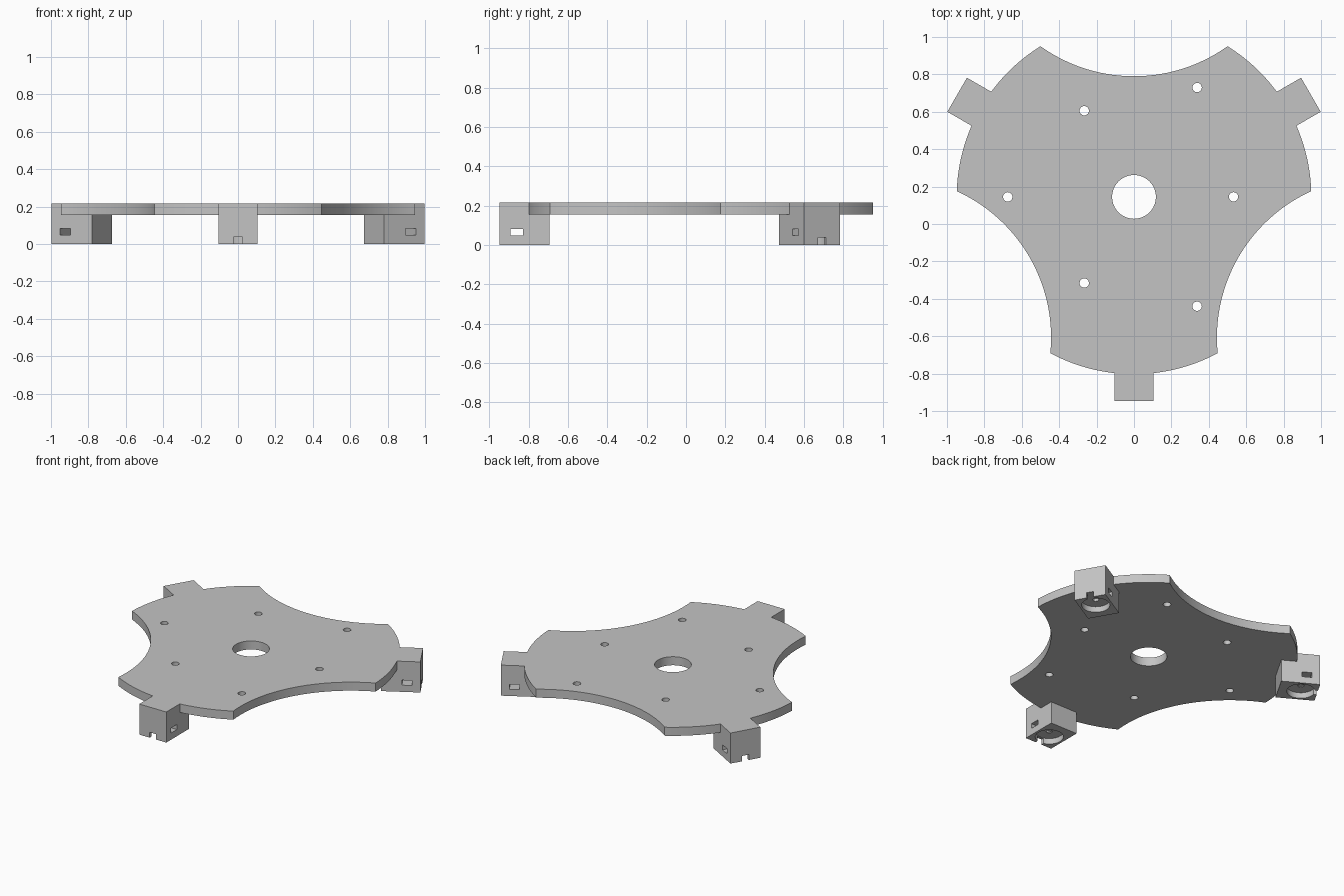
import bpy
import bmesh
import math
from mathutils import Matrix, Vector

default = bpy.data.objects.get("Cube")
if default:
    bpy.data.objects.remove(default, do_unlink=True)

CENTRE = Matrix.Translation((0, 0.145, 0))
PLATE_BOTTOM, TOP = 0.155, 0.215

grey = bpy.data.materials.new("plain grey")
grey.use_nodes = True
grey.diffuse_color = (0.55, 0.55, 0.55, 1)
grey.node_tree.nodes["Principled BSDF"].inputs["Base Color"].default_value = (0.55, 0.55, 0.55, 1)


def turn(degrees):
    """Placement rotated about the plate axis."""
    return CENTRE @ Matrix.Rotation(math.radians(degrees), 4, "Z")


def make(name, bm, matrix):
    bm.transform(matrix)
    mesh = bpy.data.meshes.new(name)
    bm.to_mesh(mesh)
    bm.free()
    mesh.materials.append(grey)
    obj = bpy.data.objects.new(name, mesh)
    bpy.context.collection.objects.link(obj)
    return obj


def cylinder(name, radius, z0, z1, matrix=CENTRE, x=0, y=0, sides=48):
    bm = bmesh.new()
    bmesh.ops.create_cone(bm, cap_ends=True, segments=sides, radius1=radius,
                          radius2=radius, depth=z1 - z0)
    return make(name, bm, matrix @ Matrix.Translation((x, y, (z0 + z1) / 2)))


def box(name, low, high, matrix):
    low, high = Vector(low), Vector(high)
    bm = bmesh.new()
    bmesh.ops.create_cube(bm, size=1)
    bm.transform(Matrix.Diagonal(high - low).to_4x4())
    return make(name, bm, matrix @ Matrix.Translation((low + high) / 2))


def combine(target, tool, operation):
    """Apply a boolean and discard the tool."""
    mod = target.modifiers.new(operation, "BOOLEAN")
    mod.operation, mod.solver, mod.object = operation, "EXACT", tool
    bpy.context.view_layer.objects.active = target
    bpy.ops.object.modifier_apply(modifier=mod.name)
    bpy.data.objects.remove(tool, do_unlink=True)


# Round plate with three scooped sides
plate = cylinder("three_armed_plate", 0.948, PLATE_BOTTOM, TOP, sides=180)
for angle in (0, 120, 240):
    scoop = cylinder("scoop", 0.86, 0.1, 0.3, turn(angle), y=1.505, sides=180)
    combine(plate, scoop, "DIFFERENCE")

# Centre opening and two alternating rings of bolt holes
combine(plate, cylinder("opening", 0.117, 0.1, 0.3, sides=64), "DIFFERENCE")
for i in range(6):
    radius = 0.675 if i % 2 else 0.532
    hole = cylinder("bolt_hole", 0.025, 0.1, 0.3, turn(60 * i), x=radius, sides=24)
    combine(plate, hole, "DIFFERENCE")

# Feet, each with a round recess below, an outer slot and a cross hole
for angle in (0, 120, 240):
    place = turn(angle)
    foot = box("foot", (-0.105, -1.092, 0), (0.105, -0.84, TOP), place)
    cuts = [
        cylinder("recess", 0.09, -0.05, 0.04, place, y=-0.985),
        cylinder("pin_hole", 0.02, 0.02, 0.06, place, y=-0.985, sides=24),
        box("slot", (-0.024, -1.2, -0.05), (0.024, -1.0, 0.038), place),
        box("cross_hole", (-0.2, -1.038, 0.047), (0.2, -0.974, 0.082), place),
    ]
    for cut in cuts:
        combine(foot, cut, "DIFFERENCE")
    combine(plate, foot, "UNION")

# Smooth the curved walls and keep the edges crisp
bpy.ops.object.select_all(action="DESELECT")
plate.select_set(True)
bpy.context.view_layer.objects.active = plate
bpy.ops.object.shade_smooth_by_angle(angle=math.radians(30))
